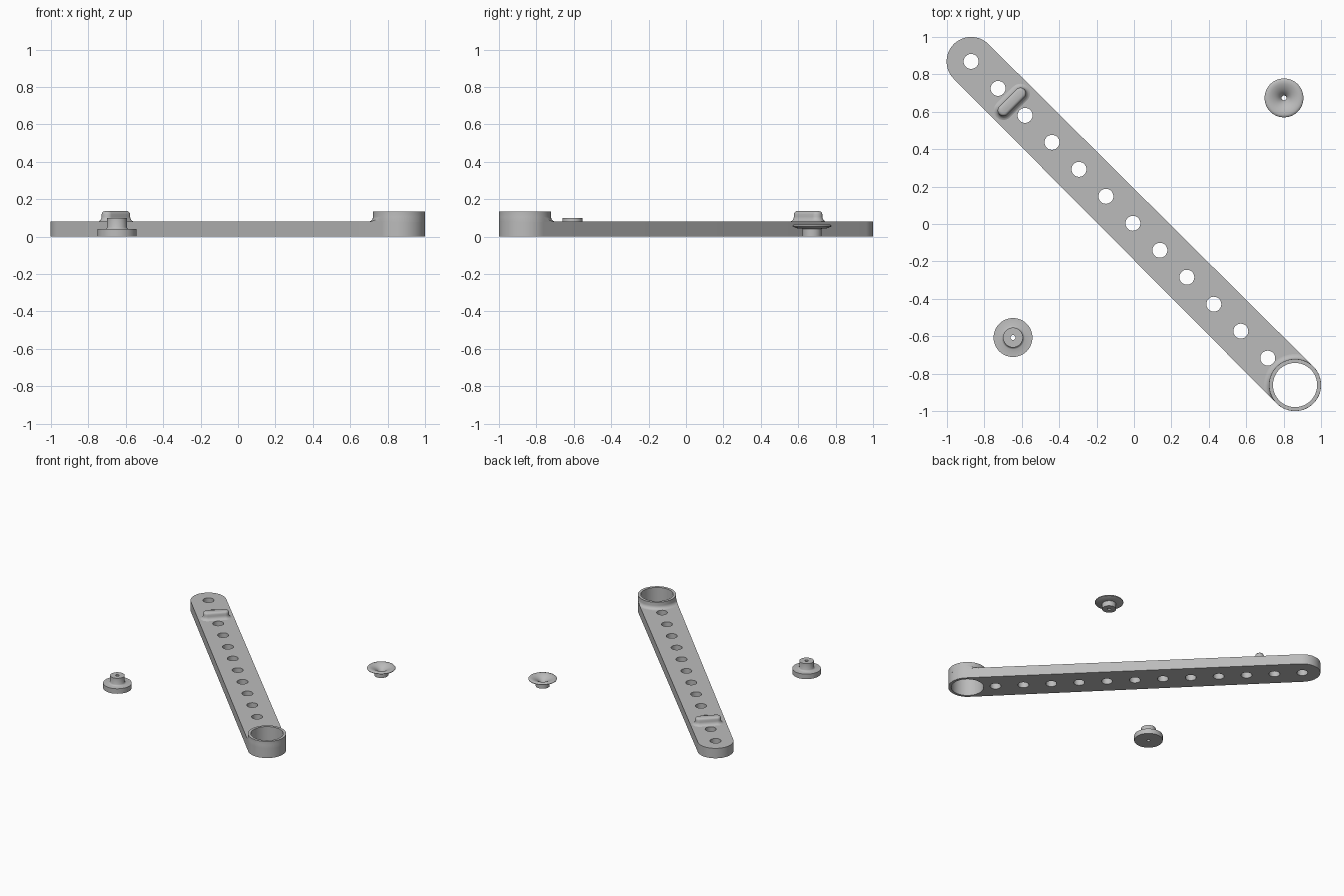
import bpy, bmesh
from math import sin, cos, pi, sqrt, radians
from mathutils import Vector

cube = bpy.data.objects.get("Cube")
if cube:
    bpy.data.objects.remove(cube)

grey = bpy.data.materials.new("plain grey")
grey.use_nodes = True
GREY = (0.5, 0.5, 0.5, 1)
grey.diffuse_color = GREY
grey.node_tree.nodes["Principled BSDF"].inputs["Base Color"].default_value = GREY


def make(name, bm):
    bmesh.ops.recalc_face_normals(bm, faces=bm.faces)
    mesh = bpy.data.meshes.new(name)
    bm.to_mesh(mesh)
    bm.free()
    mesh.materials.append(grey)
    ob = bpy.data.objects.new(name, mesh)
    bpy.context.collection.objects.link(ob)
    return ob


def activate(ob):
    bpy.ops.object.select_all(action='DESELECT')
    ob.select_set(True)
    bpy.context.view_layer.objects.active = ob


def smooth(ob, angle=32):
    activate(ob)
    bpy.ops.object.shade_smooth_by_angle(angle=radians(angle))


def boolean(ob, cutter, operation):
    activate(ob)
    mod = ob.modifiers.new("cut", 'BOOLEAN')
    mod.operation, mod.solver, mod.object = operation, 'EXACT', cutter
    bpy.ops.object.modifier_apply(modifier=mod.name)
    bpy.data.objects.remove(cutter)


def loft(name, rings, closed=False):
    """Skin a stack of equal rings, capped at both ends unless closed."""
    bm = bmesh.new()
    loops = [[bm.verts.new(p) for p in ring] for ring in rings]
    pairs = list(zip(loops, loops[1:]))
    if closed:
        pairs.append((loops[-1], loops[0]))
    else:
        bm.faces.new(loops[0])
        bm.faces.new(loops[-1])
    for a, b in pairs:
        for i in range(len(a)):
            j = (i + 1) % len(a)
            bm.faces.new((a[i], a[j], b[j], b[i]))
    return make(name, bm)


def lathe(name, centre, profile, n=64, closed=True):
    x, y = centre
    return loft(name, [[(x + r * cos(2 * pi * i / n), y + r * sin(2 * pi * i / n), z)
                        for i in range(n)] for r, z in profile], closed)


def capsule(a, ra, b, rb, z, n=32):
    """Outline of two half circles joined by straight sides."""
    d = Vector(b) - Vector(a)
    turn = Vector((1, 0)).angle_signed(d) * -1
    ring = []
    for (cx, cy), r, start in ((b, rb, turn - pi / 2), (a, ra, turn + pi / 2)):
        ring += [(cx + r * cos(start + pi * i / n), cy + r * sin(start + pi * i / n), z)
                 for i in range(n + 1)]
    return ring


TIP, RING = (-0.871, 0.869), (0.861, -0.861)
R_TIP, R_RING, R_BORE, THICK, TOP = 0.131, 0.139, 0.118, 0.08, 0.133


def bar_prism(name, z0, z1, grow=0):
    return loft(name, [capsule(TIP, R_TIP + grow, RING, R_RING + grow, z) for z in (z0, z1)])


# Flat arm with the row of holes and the big bore
arm = bar_prism("arm", 0, THICK)
for k in range(12):
    hole = (TIP[0] + 0.1442 * k, TIP[1] - 0.1442 * k)
    boolean(arm, lathe("hole_cutter", hole, [(0.04, -0.1), (0.04, 0.2)], 32, False), 'DIFFERENCE')
boolean(arm, lathe("bore_cutter", RING, [(R_BORE, -0.1), (R_BORE, 0.2)], 64, False), 'DIFFERENCE')
smooth(arm)

# Raised collar, its foot fillet trimmed to the arm outline
F = 0.027
fillet = [(R_RING + F - F * sin(t), THICK + F - F * cos(t))
          for t in (pi / 2 * i / 6 for i in range(7))]
collar = lathe("collar", RING, [(R_BORE, THICK - 0.002), (R_RING + F, THICK - 0.002)]
               + fillet + [(R_RING, TOP), (R_BORE, TOP)])
boolean(collar, bar_prism("trim", -0.1, 0.3, 0.0004), 'INTERSECT')
smooth(collar)

# Cross rib with flared foot and rounded top
cx, cy, h = -0.653, 0.653, 0.045
rib_steps = [(0.055, 0.079), (0.046, 0.082), (0.038, 0.088), (0.033, 0.097), (0.031, 0.107),
             (0.031, 0.12), (0.028, 0.129), (0.022, 0.134), (0.015, 0.136)]
rib = loft("cross_rib", [capsule((cx - h, cy - h), r, (cx + h, cy + h), r, z, 16)
                         for r, z in rib_steps])
smooth(rib, 40)

# Loose stepped bushing
bushing = lathe("bushing", (-0.647, -0.607),
                [(0.013, 0), (0.104, 0), (0.104, 0.04), (0.063, 0.04), (0.057, 0.043),
                 (0.053, 0.05), (0.053, 0.1), (0.013, 0.1)])
smooth(bushing, 40)

# Loose trumpet-shaped cap on a short stem
cap = lathe("flared_cap", (0.802, 0.674),
            [(0.013, 0), (0.051, 0), (0.051, 0.042), (0.082, 0.045), (0.103, 0.054),
             (0.104, 0.058), (0.1, 0.063), (0.09, 0.066), (0.075, 0.064), (0.06, 0.059),
             (0.045, 0.051), (0.032, 0.041), (0.021, 0.028), (0.013, 0.015)])
smooth(cap, 40)
